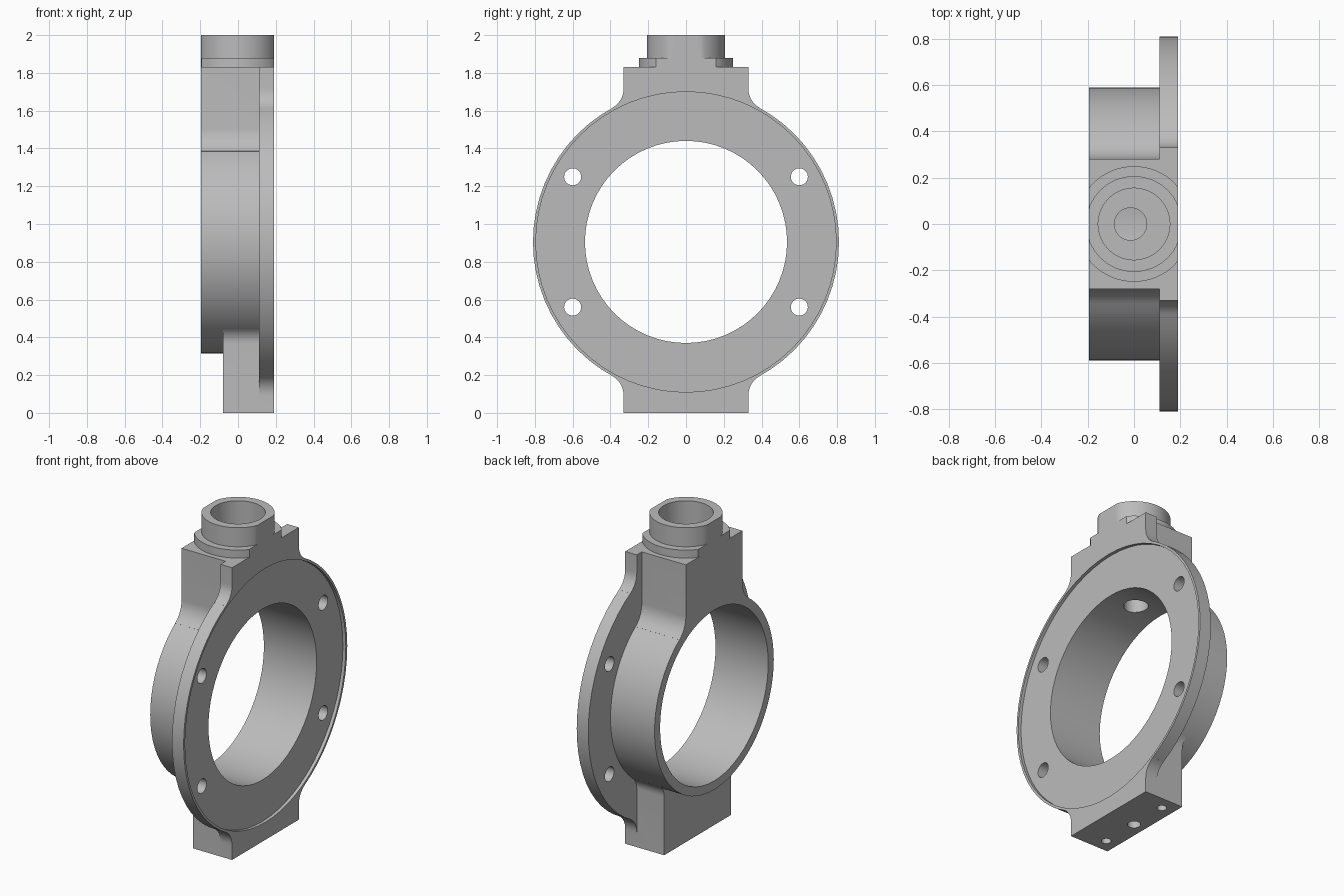
import bpy, bmesh, math

if "Cube" in bpy.data.objects:
    bpy.data.objects.remove(bpy.data.objects["Cube"])

AXIS_Z = 0.905                  # height of the main bore axis
BACK, STEP, FRONT = -0.195, 0.11, 0.19
BORE_R, BARREL_R, FLANGE_R = 0.535, 0.59, 0.81
TOP = 1.83

metal = bpy.data.materials.new("grey metal")
metal.use_nodes = True
grey = (0.5, 0.5, 0.5, 1)
metal.diffuse_color = grey
metal.node_tree.nodes["Principled BSDF"].inputs["Base Color"].default_value = grey


def prism(name, outline, vector):
    """Extrude a closed 3D outline along a vector."""
    bm = bmesh.new()
    face = bm.faces.new([bm.verts.new(p) for p in outline])
    moved = bmesh.ops.extrude_face_region(bm, geom=[face])["geom"]
    bmesh.ops.translate(bm, vec=vector, verts=[v for v in moved if isinstance(v, bmesh.types.BMVert)])
    bmesh.ops.recalc_face_normals(bm, faces=bm.faces)
    mesh = bpy.data.meshes.new(name)
    bm.to_mesh(mesh)
    bm.free()
    mesh.materials.append(metal)
    obj = bpy.data.objects.new(name, mesh)
    bpy.context.collection.objects.link(obj)
    return obj


def arc(cu, cv, r, start, end, n):
    return [(cu + r * math.cos(start + (end - start) * i / n),
             cv + r * math.sin(start + (end - start) * i / n)) for i in range(n + 1)]


def disc_x(name, r, x0, x1, y=0, z=AXIS_Z, n=64):
    pts = arc(y, z, r, 0, math.tau, n)[:-1]
    return prism(name, [(x0, u, v) for u, v in pts], (x1 - x0, 0, 0))


def disc_z(name, r, z0, z1, x=0, y=0, n=64):
    """Upright cylinder, flattened where it would pass the body's end faces."""
    pts = arc(x, y, r, 0, math.tau, n)[:-1]
    return prism(name, [(min(max(u, BACK), FRONT), v, z0) for u, v in pts], (0, 0, z1 - z0))


def lobe(name, half, end, ring_r, fillet, x0, x1):
    """Block growing out of a ring, joined to it by fillets on both sides."""
    up = 1 if end > AXIS_Z else -1
    cy = half + fillet
    cz = math.sqrt((ring_r + fillet) ** 2 - cy ** 2)
    tangent = math.atan2(-cz, -cy)
    side = arc(cy, cz, fillet, -math.pi, tangent, 10)
    side = [(half, abs(end - AXIS_Z))] + side
    inner_r = ring_r - 0.03
    a = math.atan2(side[-1][1], side[-1][0])
    inner = arc(0, 0, inner_r, a, math.pi - a, 12)
    pts = side + inner + [(-u, v) for u, v in reversed(side)]
    return prism(name, [(x0, u, AXIS_Z + up * v) for u, v in pts], (x1 - x0, 0, 0))


def combine(body, other, operation):
    mod = body.modifiers.new("join", 'BOOLEAN')
    mod.operation, mod.solver, mod.object = operation, 'EXACT', other
    bpy.context.view_layer.objects.active = body
    bpy.ops.object.modifier_apply(modifier=mod.name)
    bpy.data.objects.remove(other)


# Solid body: barrel, flange, neck, foot and stepped collar
housing = disc_x("bearing_housing", BARREL_R, BACK, STEP + 0.03)
solids = [
    disc_x("flange", FLANGE_R, STEP, FRONT),
    lobe("flange_neck", 0.33, TOP, FLANGE_R, 0.12, STEP, FRONT),
    lobe("flange_foot", 0.33, 0, FLANGE_R, 0.12, STEP, FRONT),
    lobe("neck", 0.28, TOP, BARREL_R, 0.15, BACK, STEP + 0.03),
    lobe("foot", 0.33, 0, BARREL_R, 0.10, -0.08, STEP + 0.03),
    disc_z("collar_base", 0.25, TOP - 0.05, 1.88),
    disc_z("collar", 0.207, TOP - 0.03, 2.0),
]
for solid in solids:
    combine(housing, solid, 'UNION')

# Openings: main bore, shallow face recess, top socket and its drain hole
cutters = [
    disc_x("bore", BORE_R, -0.5, 0.5),
    disc_x("face_recess", 0.795, FRONT - 0.02, 0.5),
    disc_z("socket", 0.155, 1.6, 2.2),
    disc_z("socket_hole", 0.07, 1.3, 1.7, x=-0.015, n=32),
    disc_z("foot_hole", 0.038, -0.1, 0.2, n=32),
]
for sy in (-1, 1):
    cutters.append(disc_z("foot_screw_hole", 0.028, -0.1, 0.2, y=sy * 0.245, n=32))
    for sz in (-1, 1):
        cutters.append(disc_x("flange_hole", 0.045, 0, 0.5, sy * 0.6, AXIS_Z + sz * 0.345, 32))
for cutter in cutters:
    combine(housing, cutter, 'DIFFERENCE')

# Smooth round walls, crisp edges
bpy.ops.object.select_all(action='DESELECT')
housing.select_set(True)
bpy.context.view_layer.objects.active = housing
bpy.ops.object.shade_smooth_by_angle(angle=math.radians(25))
